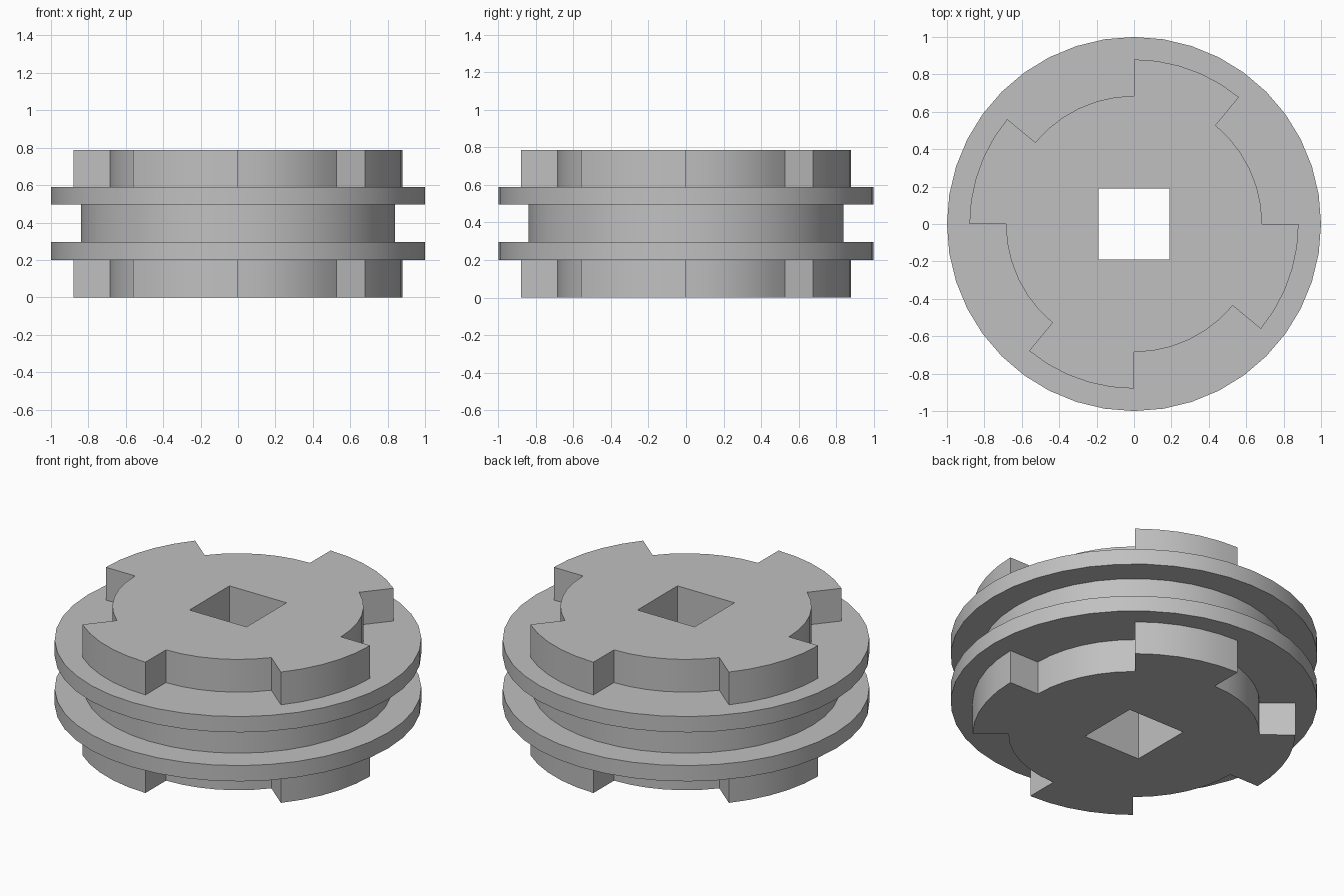
import bpy, bmesh
from math import cos, sin, radians

cube = bpy.data.objects.get("Cube")
if cube:
    bpy.data.objects.remove(cube, do_unlink=True)

# Single grey material
grey = bpy.data.materials.new("plain grey")
grey.use_nodes = True
colour = (0.53, 0.53, 0.53, 1)
grey.diffuse_color = colour
grey.node_tree.nodes["Principled BSDF"].inputs["Base Color"].default_value = colour

HOLE = 0.19          # half width of the square bore
TOOTH = 39.6         # degrees covered by each tooth


def arc(radius, start, end, steps):
    """Points along an arc, both ends included."""
    angles = [radians(start + (end - start) * i / steps) for i in range(steps + 1)]
    return [(radius * cos(a), radius * sin(a)) for a in angles]


def circle(radius):
    return arc(radius, 0, 360, 40)[:-1]


def toothed_outline(root, tip):
    """Four teeth, each ending on an axis, joined by root arcs."""
    points = []
    for quarter in range(4):
        a = quarter * 90
        points += arc(tip, a - TOOTH, a, 5)
        points += arc(root, a, a + 90 - TOOTH, 6)
    return points


def bored_prism(name, outline, bottom, top):
    """Extrude an outline with a square hole through its middle."""
    bm = bmesh.new()
    square = [(HOLE, HOLE), (-HOLE, HOLE), (-HOLE, -HOLE), (HOLE, -HOLE)]
    edges = []
    for loop in (outline, square):
        verts = [bm.verts.new((x, y, bottom)) for x, y in loop]
        edges += [bm.edges.new((v, verts[i - 1])) for i, v in enumerate(verts)]
    bmesh.ops.triangle_fill(bm, edges=edges, use_beauty=True, normal=(0, 0, 1))
    raised = bmesh.ops.extrude_face_region(bm, geom=bm.faces[:], use_keep_orig=True)
    for item in raised["geom"]:
        if isinstance(item, bmesh.types.BMVert):
            item.co.z = top
    bmesh.ops.recalc_face_normals(bm, faces=bm.faces[:])
    mesh = bpy.data.meshes.new(name)
    bm.to_mesh(mesh)
    bm.free()
    mesh.materials.append(grey)
    obj = bpy.data.objects.new(name, mesh)
    bpy.context.collection.objects.link(obj)
    bpy.ops.object.select_all(action="DESELECT")
    obj.select_set(True)
    bpy.context.view_layer.objects.active = obj
    bpy.ops.object.shade_smooth_by_angle(angle=radians(30))


# Toothed hubs, flanges and the drum between them
teeth = toothed_outline(0.685, 0.88)
bored_prism("lower_toothed_hub", teeth, 0, 0.2)
bored_prism("lower_flange", circle(1), 0.2, 0.295)
bored_prism("drum", circle(0.84), 0.295, 0.495)
bored_prism("upper_flange", circle(1), 0.495, 0.59)
bored_prism("upper_toothed_hub", teeth, 0.59, 0.787)
